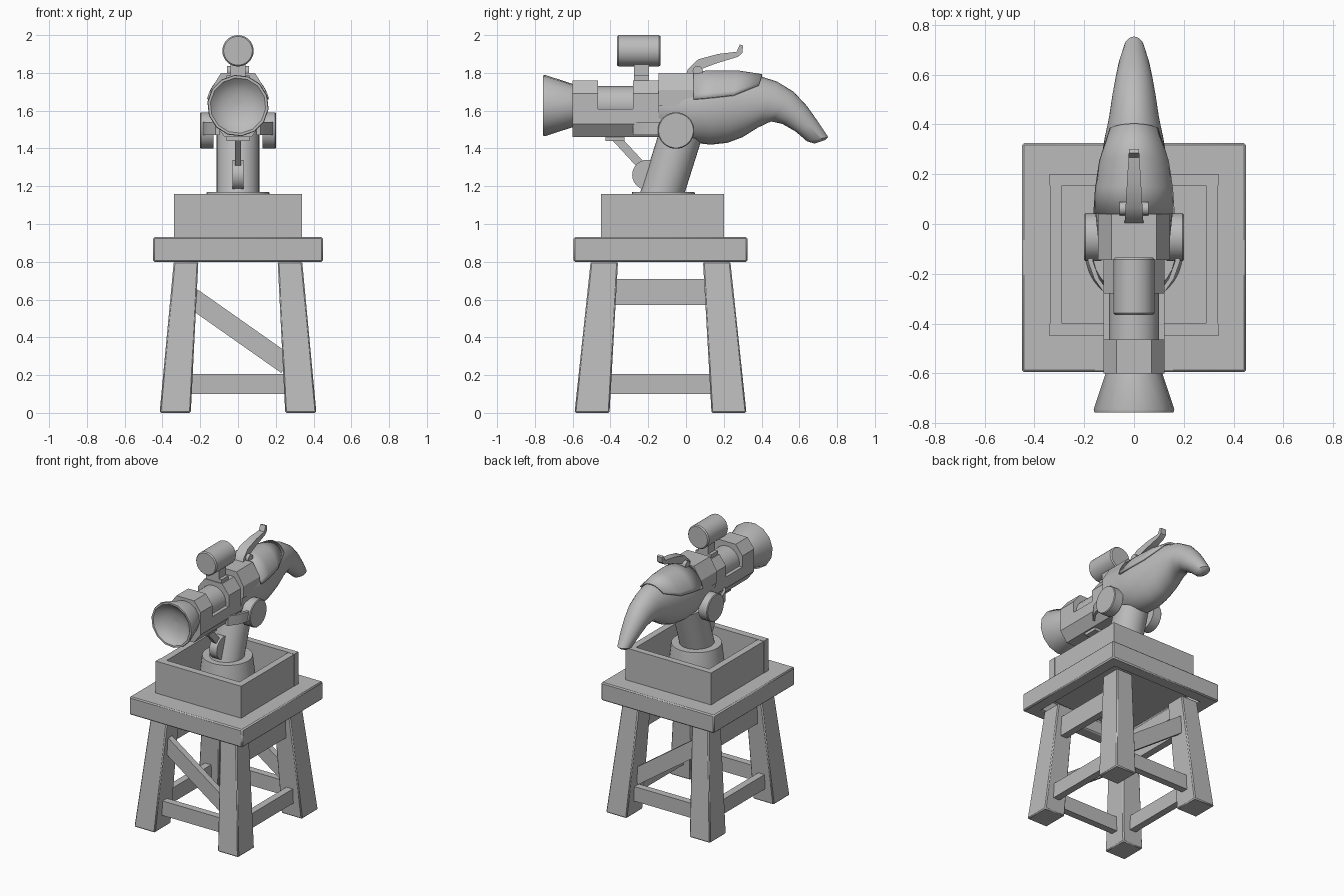
import bpy, bmesh, math
from mathutils import Vector

if "Cube" in bpy.data.objects:
    bpy.data.objects.remove(bpy.data.objects["Cube"])

grey = bpy.data.materials.new("plain grey")
grey.diffuse_color = (0.5, 0.5, 0.5, 1)
grey.use_nodes = True
grey.node_tree.nodes["Principled BSDF"].inputs["Base Color"].default_value = grey.diffuse_color


def finish(bm, name, bevel=0.0, angle=30):
    bmesh.ops.recalc_face_normals(bm, faces=bm.faces)
    me = bpy.data.meshes.new(name)
    bm.to_mesh(me)
    bm.free()
    ob = bpy.data.objects.new(name, me)
    bpy.context.collection.objects.link(ob)
    me.materials.append(grey)
    if bevel:
        m = ob.modifiers.new("bevel", 'BEVEL')
        m.width, m.segments = bevel, 1
    bpy.ops.object.select_all(action='DESELECT')
    ob.select_set(True)
    bpy.context.view_layer.objects.active = ob
    bpy.ops.object.shade_smooth_by_angle(angle=math.radians(angle))
    return ob


def skin(name, rings, bevel=0.0, angle=30, caps=True, closed=True):
    """Bridge a list of equally sized point rings."""
    bm = bmesh.new()
    vs = [[bm.verts.new(p) for p in r] for r in rings]
    n = len(vs[0])
    for a, b in zip(vs, vs[1:]):
        for i in range(n if closed else n - 1):
            j = (i + 1) % n
            bm.faces.new((a[i], a[j], b[j], b[i]))
    if caps:
        bm.faces.new(vs[0])
        bm.faces.new(vs[-1])
    return finish(bm, name, bevel, angle)


def box(name, x0, x1, y0, y1, z0, z1, bevel=0.0):
    return skin(name, [[(x0, y0, z), (x1, y0, z), (x1, y1, z), (x0, y1, z)] for z in (z0, z1)], bevel)


def beam(name, p, q, side, width, depth):
    """Bar from p to q, depth measured along side."""
    p, q, s = Vector(p), Vector(q), Vector(side).normalized()
    u = (q - p).cross(s).normalized() * width / 2
    s = s * depth / 2
    return skin(name, [[c + u + s, c - u + s, c - u - s, c + u - s] for c in (p, q)])


def turned(name, origin, axis, profile, n=32, bevel=0.0, caps=True):
    """Lathe (distance, radius) pairs about an axis."""
    d = Vector(axis).normalized()
    u = d.orthogonal().normalized()
    v = d.cross(u)
    rings = []
    for t, r in profile:
        c = Vector(origin) + d * t
        rings.append([c + (u * math.cos(k * math.tau / n) + v * math.sin(k * math.tau / n)) * r
                      for k in range(n)])
    return skin(name, rings, bevel, 40, caps)


def side_plate(name, pts, w0, w1=None):
    """Extrude a (y, z) outline across x, width tapering from first to last y."""
    w1 = w0 if w1 is None else w1
    y0, y1 = min(p[0] for p in pts), max(p[0] for p in pts)
    w = lambda y: w0 + (w1 - w0) * (y - y0) / (y1 - y0)
    return skin(name, [[(s * w(y), y, z) for y, z in pts] for s in (-1, 1)])


CY = -0.135  # stand centre in y

# Table top: top panel with a rim hanging below
bm = bmesh.new()
loops = []
for hx, hy, z in ((.36, .37, .90), (.36, .37, .80), (.45, .46, .80), (.45, .46, .93)):
    loops.append([bm.verts.new((sx * hx, CY + sy * hy, z)) for sx, sy in ((-1, -1), (1, -1), (1, 1), (-1, 1))])
for a, b in zip(loops, loops[1:]):
    for i in range(4):
        bm.faces.new((a[i], a[(i + 1) % 4], b[(i + 1) % 4], b[i]))
bm.faces.new(loops[0])
bm.faces.new(loops[-1])
finish(bm, "table_top", 0.008)

# Splayed legs
for sx in (-1, 1):
    for sy in (-1, 1):
        rings = []
        for z, xi, xo, yi, yo in ((0, .25, .415, .27, .455), (.80, .21, .34, .225, .37)):
            rings.append([(sx * x, CY + sy * y, z) for x, y in ((xi, yi), (xo, yi), (xo, yo), (xi, yo))])
        skin("leg", rings, 0.007)

# Braces between legs
for s in (-1, 1):
    box("low_cross_bar", -.27, .27, CY + s * .355 - .025, CY + s * .355 + .025, .10, .205)
    box("low_side_bar", s * .325 - .025, s * .325 + .025, CY - .30, CY + .30, .10, .205)
    box("high_side_bar", s * .285 - .025, s * .285 + .025, CY - .27, CY + .27, .57, .71)
    beam("diagonal_brace", (-.245, CY + s * .33, .61), (.26, CY + s * .33, .255), (0, 1, 0), .107, .045)

# Open crate on the table
box("crate_front", -.34, .34, -.45, -.40, .93, 1.16)
box("crate_back", -.34, .34, .155, .20, .93, 1.16)
for s in (-1, 1):
    box("crate_side", min(s * .29, s * .338), max(s * .29, s * .338), -.40, .155, .93, 1.158)

# Pedestal and leaning post
turned("pedestal", (0, -.12, .93), (0, 0, 1), [(0, .195), (.225, .168), (.24, .165)])
turned("post", (0, -.177, 1.0), (0, .315, 1), [(0, .113), (.50, .113)])

# Front strut with its pivot
turned("strut_pivot", (-.03, -.205, 1.26), (1, 0, 0), [(0, .08), (.06, .08)], 24)
beam("strut", (0, -.375, 1.46), (0, -.19, 1.26), (1, 0, 0), .045, .03)
box("strut_shoe", -.06, .06, -.425, -.325, 1.44, 1.505)

# Flared muzzle with a concave bowl
turned("muzzle", (0, 0, 1.627), (0, 1, 0),
       [(-.58, .112), (-.60, .115), (-.745, .163), (-.757, .16), (-.757, .147), (-.735, .125),
        (-.715, .09), (-.705, .05), (-.70, .004)], 14)

# Barrel tube, cradle and clamps
turned("barrel_tube", (0, -.60, 1.63), (0, 1, 0), [(0, .1), (.47, .1)], 24)
LOW = [(-.123, 1.61), (-.123, 1.53), (-.07, 1.46), (.07, 1.46), (.123, 1.53), (.123, 1.61)]
HIGH = [(.123, 1.61), (.123, 1.69), (.07, 1.76), (-.07, 1.76), (-.123, 1.69), (-.123, 1.61)]
for name, pts, y0, y1 in (("cradle", LOW, -.60, -.12), ("front_clamp", HIGH, -.60, -.465),
                          ("rear_clamp", HIGH, -.28, -.12)):
    skin(name, [[(x, y, z) for x, z in pts] for y in (y0, y1)])

# Body: top point, bottom point, half width for each section
SECTIONS = [(-.145, 1.78, -.145, 1.47, .135), (.04, 1.795, .04, 1.43, .155), (.15, 1.80, .13, 1.42, .15),
            (.27, 1.80, .22, 1.43, .135), (.40, 1.78, .30, 1.46, .117), (.48, 1.755, .38, 1.51, .10),
            (.57, 1.70, .45, 1.543, .088), (.64, 1.625, .51, 1.53, .076), (.70, 1.54, .58, 1.49, .062),
            (.753, 1.46, .64, 1.438, .043), (.735, 1.444, .68, 1.426, .02)]


def section(s, a0=0.0, a1=math.tau, n=28, grow=0.0, full=True):
    t, b = Vector((0, s[0], s[1])), Vector((0, s[2], s[3]))
    c, h = (t + b) / 2, (t - b) / 2
    h = h * (1 + grow / h.length)
    out = []
    for k in range(n):
        a = a0 + (a1 - a0) * k / (n if full else n - 1)
        out.append(c + h * math.sin(a) + Vector(((s[4] + grow) * math.cos(a), 0, 0)))
    return out


skin("curved_body", [section(s) for s in SECTIONS], angle=50)

# Hood over the body, with its rear edge rising
hood = [section(s, lo, math.pi - lo, 20, .008, False)
        for s, lo in zip(SECTIONS[1:5], (.25, .3, .35, .75))]
ob = skin("hood", hood, angle=50, caps=False, closed=False)
m = ob.modifiers.new("thickness", 'SOLIDIFY')
m.thickness, m.offset = .012, 0

# Collar plate between clamp and hood
COLLAR = [(.145, 1.625), (.145, 1.71), (.09, 1.80), (-.09, 1.80), (-.145, 1.71), (-.145, 1.625)]
skin("collar", [[(x, y, z) for x, z in COLLAR] for y in (-.145, .04)])

# Side pivots with angled links to the cradle
for s in (-1, 1):
    turned("side_pivot", (s * .13, -.053, 1.495), (s, 0, 0), [(0, .097), (.065, .097), (.07, .092)], 28)
    path = [(.185, -.10), (.185, -.15), (.16, -.22), (.118, -.28)]
    skin("side_link", [[(s * (x - dx), y, z) for dx, z in ((0, 1.47), (.02, 1.47), (.02, 1.54), (0, 1.54))]
                       for x, y in path])

# Sight canister on its mount
turned("sight", (0, -.365, 1.917), (0, 1, 0),
       [(0, .076), (.008, .083), (.222, .083), (.23, .076)], 32)
box("sight_mount", -.04, .04, -.275, -.195, 1.74, 1.86)
box("sight_foot", -.062, .062, -.275, -.195, 1.74, 1.785)

# Cocking lever and its pin
side_plate("lever", [(0, 1.79), (.01, 1.82), (.065, 1.872), (.17, 1.90), (.268, 1.912), (.285, 1.95),
                     (.302, 1.945), (.298, 1.905), (.275, 1.885), (.16, 1.85), (.08, 1.82), (.07, 1.79)],
           .038, .02)
turned("lever_pin", (-.058, .062, 1.81), (1, 0, 0), [(0, .027), (.116, .027)], 16)
